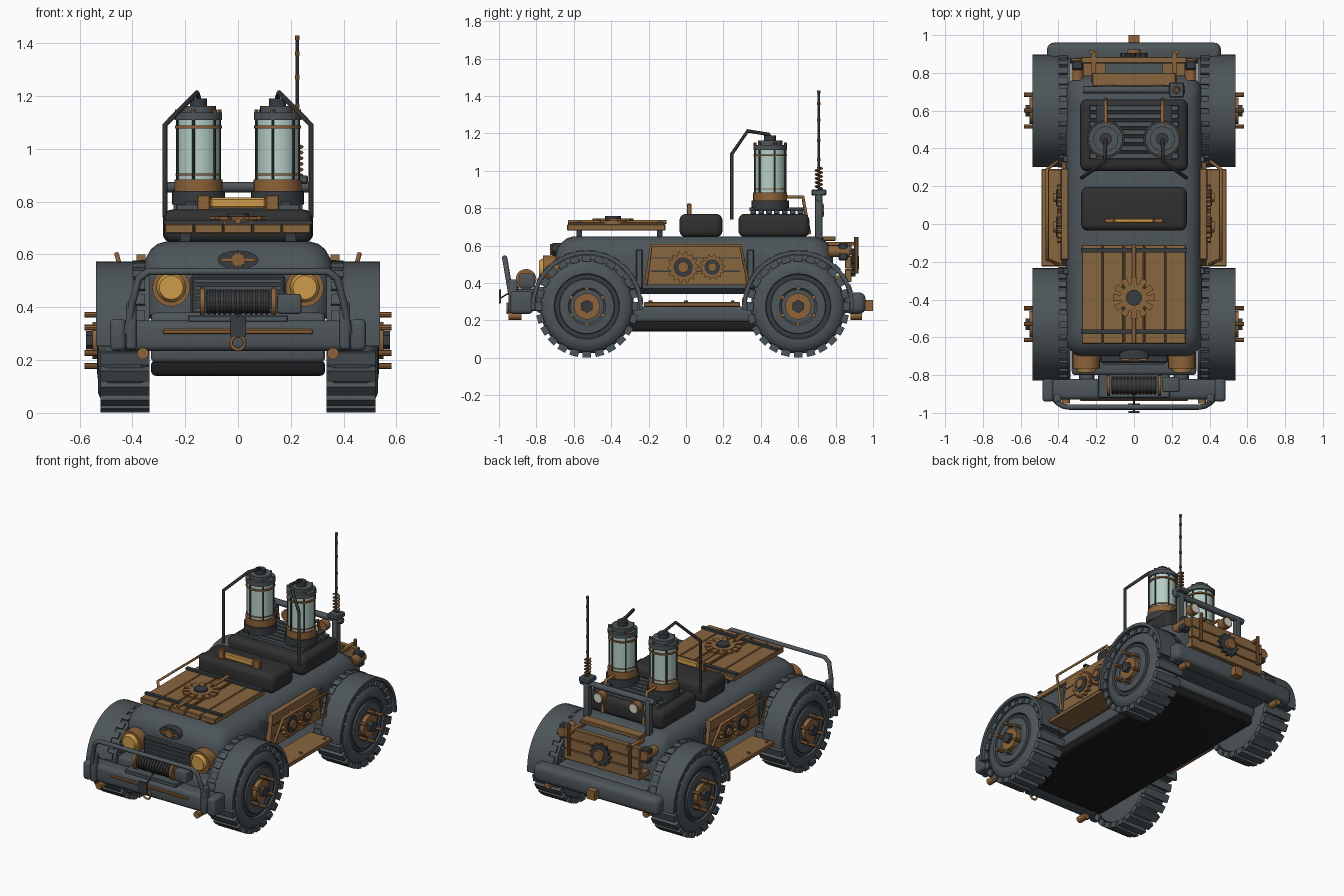
import bpy, bmesh, math
from mathutils import Vector, Matrix

if "Cube" in bpy.data.objects:
    bpy.data.objects.remove(bpy.data.objects["Cube"])

def mat(name, r, g, b):
    m = bpy.data.materials.new(name)
    m.diffuse_color = (r, g, b, 1)
    m.use_nodes = True
    m.node_tree.nodes["Principled BSDF"].inputs["Base Color"].default_value = m.diffuse_color
    return m

GREY = mat("slate_paint", .075, .092, .102)
STEEL = mat("dark_steel", .04, .046, .05)
SEAT = mat("seat_black", .03, .03, .03)
BLACK = mat("underside_black", .012, .012, .012)
WOOD = mat("wood", .25, .135, .05)
BRONZE = mat("bronze", .27, .125, .04)
LAMP = mat("amber_lamp", .62, .33, .07)
GLASS = mat("pale_glass", .46, .62, .56)
DIAL = mat("dial_white", .7, .7, .62)

def finish(name, bm, m, smooth=True):
    bmesh.ops.recalc_face_normals(bm, faces=bm.faces[:])
    me = bpy.data.meshes.new(name)
    bm.to_mesh(me)
    bm.free()
    o = bpy.data.objects.new(name, me)
    bpy.context.collection.objects.link(o)
    me.materials.append(m)
    if smooth:
        bpy.ops.object.select_all(action='DESELECT')
        o.select_set(True)
        bpy.context.view_layer.objects.active = o
        bpy.ops.object.shade_smooth_by_angle(angle=math.radians(35))
    return o

def box(name, m, x0, x1, y0, y1, z0, z1, bev=0, seg=3):
    bm = bmesh.new()
    bmesh.ops.create_cube(bm, size=1)
    bmesh.ops.scale(bm, vec=(abs(x1 - x0), y1 - y0, z1 - z0), verts=bm.verts[:])
    if bev:
        bmesh.ops.bevel(bm, geom=bm.edges[:], offset=bev, segments=seg, affect='EDGES', profile=.5)
    bm.transform(Matrix.Translation(((x0 + x1) / 2, (y0 + y1) / 2, (z0 + z1) / 2)))
    return finish(name, bm, m, bev > 0)

def rod(name, m, a, b, r, n=16, r2=None):
    a, b = Vector(a), Vector(b)
    bm = bmesh.new()
    bmesh.ops.create_cone(bm, cap_ends=True, segments=n, radius1=r, radius2=r if r2 is None else r2, depth=(b - a).length)
    bm.transform(Matrix.Translation((a + b) / 2) @ (b - a).to_track_quat('Z', 'Y').to_matrix().to_4x4())
    return finish(name, bm, m)

def tube(name, m, pts, r, cyclic=False):
    cu = bpy.data.curves.new(name, 'CURVE')
    cu.dimensions = '3D'
    cu.bevel_depth, cu.bevel_resolution, cu.use_fill_caps = r, 2, True
    sp = cu.splines.new('POLY')
    sp.points.add(len(pts) - 1)
    for p, q in zip(sp.points, pts):
        p.co = (*q, 1)
    sp.use_cyclic_u = cyclic
    cu.materials.append(m)
    o = bpy.data.objects.new(name, cu)
    bpy.context.collection.objects.link(o)
    return o

def prism(name, m, pts, offset):
    bm = bmesh.new()
    f = bm.faces.new([bm.verts.new(p) for p in pts])
    ext = bmesh.ops.extrude_face_region(bm, geom=[f])['geom']
    bmesh.ops.translate(bm, vec=offset, verts=[v for v in ext if isinstance(v, bmesh.types.BMVert)])
    return finish(name, bm, m, False)

def gear(name, m, c, r, teeth, u, v, offset):
    pts = []
    for i in range(teeth * 4):
        a, k = 2 * math.pi * i / (teeth * 4), r if i % 4 < 2 else r * .82
        pts.append(Vector(c) + Vector(u) * k * math.cos(a) + Vector(v) * k * math.sin(a))
    return prism(name, m, pts, offset)

def loft(name, m, rings):
    bm = bmesh.new()
    rows = [[bm.verts.new(p) for p in ring] for ring in rings]
    n = len(rows[0])
    for a, b in zip(rows, rows[1:]):
        for i in range(n):
            bm.faces.new((a[i], a[(i + 1) % n], b[(i + 1) % n], b[i]))
    bm.faces.new(rows[0])
    bm.faces.new(rows[-1])
    return finish(name, bm, m)

def plan(z, hx, y0, y1, r):
    out = []
    for k, (cx, cy) in enumerate([(hx - r, y1 - r), (r - hx, y1 - r), (r - hx, y0 + r), (hx - r, y0 + r)]):
        for j in range(6):
            a = math.pi / 2 * (k + j / 5)
            out.append((cx + r * math.cos(a), cy + r * math.sin(a), z))
    return out

# body shell, chassis slab and supports
loft("body", GREY, [plan(*p) for p in [
    (.34, .31, -.67, .75, .07), (.37, .35, -.70, .785, .09), (.54, .36, -.70, .785, .09),
    (.585, .35, -.69, .775, .09), (.62, .33, -.66, .75, .09), (.64, .305, -.635, .72, .09), (.65, .27, -.60, .69, .08)]])
box("chassis", BLACK, -.33, .33, -.72, .74, .14, .20, .02)
box("chassis_frame", GREY, -.33, .33, -.74, .76, .19, .275, .02)
box("nose_support", GREY, -.33, .33, -.80, -.66, .24, .38, .02)
box("tail_support", GREY, -.33, .33, .70, .88, .24, .36, .02)

# wheels and fenders
PROFILE = [(.335, .10), (.335, .19), (.345, .235), (.365, .252), (.49, .252), (.515, .235), (.53, .20),
           (.53, .175), (.515, .17), (.515, .15), (.532, .145), (.535, .10), (.525, .09), (.525, .01)]
def arch(name, s, cy, x0, x1, r0, r1, a0=-4, a1=184, n=28):
    rings = []
    for i in range(n + 1):
        a = math.radians(a0 + (a1 - a0) * i / n)
        rings.append([(s * x, cy + r * math.cos(a), .275 + r * math.sin(a)) for x, r in ((x0, r0), (x1, r0), (x1, r1), (x0, r1))])
    return loft(name, GREY, rings)

for s in (-1, 1):
    for cy, end in ((-.53, "front"), (.60, "rear")):
        ring = lambda x, r, n=48: [(s * x, cy + r * math.cos(2 * math.pi * i / n), .275 + r * math.sin(2 * math.pi * i / n)) for i in range(n)]
        loft(end + "_tyre", GREY, [ring(*p) for p in PROFILE])
        bm = bmesh.new()
        for i in range(24):
            geo = bmesh.ops.create_cube(bm, size=1)['verts']
            M = (Matrix.Translation((s * .428, cy, .275)) @ Matrix.Rotation(2 * math.pi * i / 24, 4, 'X')
                 @ Matrix.Translation((0, 0, .257)) @ Matrix.Diagonal((.185, .046, .034, 1)))
            bmesh.ops.transform(bm, matrix=M, verts=geo)
        finish(end + "_tread", bm, GREY, False)
        rod(end + "_rim", STEEL, (s * .50, cy, .275), (s * .522, cy, .275), .168, 32)
        rod(end + "_hub", BRONZE, (s * .50, cy, .275), (s * .552, cy, .275), .07, 24)
        rod(end + "_hub_nut", STEEL, (s * .54, cy, .275), (s * .575, cy, .275), .035, 6)
        for i in range(6):
            a = math.pi * (i / 3 + .5)
            y, z = cy + .097 * math.cos(a), .275 + .097 * math.sin(a)
            rod("wheel_bolt", BRONZE, (s * .52, y, z), (s * .582, y, z), .011, 8)
        # curved fender with a ribbed inner band
        arch(end + "_fender", s, cy, .395, .538, .278, .298)
        arch(end + "_fender_band", s, cy, .335, .398, .275, .29)
        for i in range(14):
            arch("fender_rib", s, cy, .352, .40, .285, .302, 2 + i * 13, 10 + i * 13, 2)

    # side panels, running boards, gears and rails
    prism("side_panel", WOOD, [(s * .35, y, z) for y, z in ((-.22, .39), (-.185, .60), (.29, .60), (.325, .39))], (s * .035, 0, 0))
    for z in (.46, .53):
        box("panel_seam", STEEL, s * .384, s * .388, -.19, .29, z, z + .006)
    for y, r in ((-.015, .085), (.14, .068)):
        gear("side_gear", BRONZE, (s * .385, y, .485), r, 14, (0, 1, 0), (0, 0, 1), (s * .022, 0, 0))
        rod("gear_plate", STEEL, (s * .40, y, .485), (s * .413, y, .485), r * .62, 20)
        rod("gear_hub", BRONZE, (s * .40, y, .485), (s * .425, y, .485), r * .35, 12)
    tube("side_rail", BRONZE, [(s * .40, -.215, .39), (s * .46, -.185, .602), (s * .46, .29, .602), (s * .40, .335, .39)], .009)
    box("running_board", WOOD, s * .325, s * .49, -.225, .29, .272, .298, .004, 1)
    for y in (-.19, 0, .25):
        rod("board_bolt", BRONZE, (s * .46, y, .295), (s * .46, y, .307), .01, 8)
    for y in (-.25, .345):
        box("side_strut", GREY, s * .34, s * .375, y - .018, y + .018, .37, .58, .005, 1)

# front bumper, brush guard and headlights
box("front_bumper", GREY, -.45, .45, -.93, -.82, .235, .35, .025)
for s in (-1, 1):
    box("bumper_end", GREY, s * .425, s * .485, -.94, -.82, .235, .355, .018)
    rod("bumper_arm", GREY, (s * .25, -.84, .29), (s * .25, -.70, .29), .04)
    box("guard_foot", GREY, s * .385, s * .425, -.95, -.90, .24, .42, .012)
    rod("front_tow_ball", BRONZE, (s * .36, -.95, .225), (s * .36, -.88, .225), .022)
    rod("headlight_rim", BRONZE, (s * .253, -.765, .475), (s * .253, -.68, .475), .072, 24)
    rod("headlight_lens", LAMP, (s * .253, -.785, .475), (s * .253, -.76, .475), .045, 24, .058)
tube("brush_guard", GREY, [(-.42, -.93, .30), (-.40, -.95, .42), (-.375, -.965, .51), (-.34, -.97, .535), (.34, -.97, .535),
                           (.375, -.965, .51), (.40, -.95, .42), (.42, -.93, .30)], .014)
box("bumper_strip", BRONZE, -.285, .285, -.938, -.925, .299, .317, .004, 1)
tube("tow_ring", BRONZE, [(.026 * math.cos(i * math.pi / 8), -.955, .265 + .026 * math.sin(i * math.pi / 8)) for i in range(16)], .006, True)
box("tow_hook", STEEL, -.03, .03, -1.0, -.99, .29, .365)
rod("tow_cable", STEEL, (0, -.86, .40), (0, -.99, .32), .004, 8)

# winch and grille
box("winch_tray", GREY, -.19, .19, -.92, -.74, .345, .37, .004, 1)
rod("winch_drum", STEEL, (-.12, -.855, .42), (.12, -.855, .42), .042, 20)
for i in range(12):
    x = -.11 + i * .02
    rod("winch_coil", SEAT, (x - .006, -.855, .42), (x + .006, -.855, .42), .048, 16)
for x in (-.135, .135):
    rod("winch_flange", BRONZE, (x - .008, -.855, .42), (x + .008, -.855, .42), .055, 20)
box("winch_motor", GREY, .15, .24, -.89, -.81, .375, .45, .01)
box("grille", STEEL, -.18, .18, -.735, -.68, .37, .52, .008, 1)
for i in range(5):
    box("grille_bar", GREY, -.165, .165, -.745, -.73, .385 + i * .027, .397 + i * .027)
# nose badge
prism("nose_badge", STEEL, [(.078 * math.cos(i * math.pi / 12), -.715, .58 + .035 * math.sin(i * math.pi / 12)) for i in range(24)], (0, .05, 0))
gear("badge_gear", BRONZE, (0, -.715, .58), .03, 10, (1, 0, 0), (0, 0, 1), (0, -.012, 0))
box("badge_bar", BRONZE, -.065, .065, -.722, -.712, .573, .587)

# plank deck on the hood
for i in range(5):
    x = -.276 + i * .1108
    box("deck_plank", WOOD, x, x + .108, -.635, -.11, .68, .715, .004, 1)
for y in (-.57, -.14):
    box("deck_strap", STEEL, -.28, .28, y - .012, y + .012, .714, .728)
    for x in (-.2, .2):
        box("deck_post", STEEL, x - .02, x + .02, y - .015, y + .015, .63, .682)
rod("deck_spine", BRONZE, (0, -.63, .727), (0, -.105, .727), .011)
for x in (-.05, .05):
    rod("deck_spine_bar", BRONZE, (x, -.62, .72), (x, -.12, .72), .006, 8)
for i in range(12):
    d = Vector((math.cos(i * math.pi / 6), math.sin(i * math.pi / 6), 0))
    t, c = Vector((-d.y, d.x, 0)), Vector((0, -.39, .732))
    prism("deck_petal", BRONZE, [c + d * .06 - t * .012, c + d * .11 - t * .018, c + d * .11 + t * .018, c + d * .06 + t * .012], (0, 0, .012))
rod("deck_dial", WOOD, (0, -.39, .715), (0, -.39, .746), .072, 24)
rod("deck_knob", STEEL, (0, -.39, .74), (0, -.39, .757), .042, 20)

# seats and grab handle
box("front_seat", SEAT, -.28, .28, -.035, .195, .645, .77, .035, 4)
box("rear_seat", SEAT, -.285, .285, .28, .66, .645, .77, .035, 4)
box("grab_handle", LAMP, -.105, .105, .005, .03, .775, .815, .006, 1)
for s in (-1, 1):
    box("handle_end", BRONZE, s * .105, s * .155, .005, .03, .765, .825, .004, 1)

# tank rack and two glass tanks
for i in range(7):
    y = .345 + i * .042
    box("rack_slat", GREY, -.235, .235, y, y + .03, .768, .79, .003, 1)
for s in (-1, 1):
    box("rack_rail", STEEL, s * .16, s * .20, .34, .63, .785, .803)
    X, Y = s * .15, .45
    for nm, m, z0, z1, r in (("tank_foot", STEEL, .79, .84, .10), ("tank_base", BRONZE, .835, .885, .091),
                             ("tank_glass", GLASS, .88, 1.115, .08), ("tank_band", BRONZE, 1.078, 1.088, .089),
                             ("tank_low_band", BRONZE, .90, .906, .086), ("tank_cap", GREY, 1.11, 1.138, .09),
                             ("tank_dome", GREY, 1.138, 1.162, .066), ("tank_neck", STEEL, 1.16, 1.19, .032)):
        rod(nm, m, (X, Y, z0), (X, Y, z1), r, 32)
    for i in range(6):
        a = i * math.pi / 3 + .3
        x, y = X + .084 * math.cos(a), Y + .084 * math.sin(a)
        rod("tank_rod", STEEL, (x, y, .88), (x, y, 1.12), .005, 8)
        rod("tank_rod_cap", BRONZE, (x, y, 1.135), (x, y, 1.15), .008, 8)
    tube("tank_hose", SEAT, [(X, Y, 1.18), (X, Y - .01, 1.195), (s * .155, .33, 1.213), (s * .277, .245, 1.09), (s * .277, .245, .74)], .01)
    tube("tank_feed", BRONZE, [(X, .50, .86), (X, .625, .86), (X, .66, .66)], .01)
    # rear frame posts with gauges
    box("frame_post", GREY, s * .225 - .02, s * .225 + .02, .69, .73, .60, .87, .008, 2)
    rod("gauge", BRONZE, (s * .13, .69, .79), (s * .13, .735, .79), .036, 20)
    rod("gauge_face", DIAL, (s * .13, .73, .79), (s * .13, .739, .79), .028, 20)
    # tail lamps, hinges and bars
    rod("tail_lamp", BRONZE, (s * .30, .76, .57), (s * .30, .875, .57), .032, 16)
    box("tail_lamp_housing", STEEL, s * .27, s * .33, .815, .865, .52, .615, .008, 1)
    box("tail_hinge", BRONZE, s * .20, s * .225, .74, .915, .60, .62)
    rod("tail_bar", BRONZE, (s * .225, .91, .45), (s * .225, .91, .645), .011, 10)
    rod("rear_tow_ball", BRONZE, (s * .36, .88, .225), (s * .36, .94, .225), .022)
tube("frame_crossbar", GREY, [(-.27, .71, .855), (.27, .71, .855)], .02)

# antenna
box("antenna_mount", GREY, .185, .265, .67, .75, .868, .90, .006, 1)
tube("antenna_spring", BRONZE, [(.225 + .018 * math.cos(i * .7), .71 + .018 * math.sin(i * .7), .90 + i * .0024) for i in range(51)], .005)
rod("antenna", GREY, (.225, .71, .89), (.225, .71, 1.42), .007, 10)
for z in (1.06, 1.16, 1.27, 1.36, 1.42):
    rod("antenna_joint", BRONZE, (.225, .71, z - .007), (.225, .71, z + .009), .009, 10)

# tailgate and rear bumper
box("tail_shelf", WOOD, -.22, .22, .73, .80, .625, .65, .004, 1)
for i in range(3):
    z = .405 + i * .072
    box("tailgate_plank", WOOD, -.28, .28, .85, .885, z, z + .069, .004, 1)
for s in (-1, 1):
    box("tailgate_side", WOOD, s * .15, s * .28, .77, .855, .41, .44)
gear("tailgate_gear", STEEL, (0, .885, .51), .075, 12, (1, 0, 0), (0, 0, 1), (0, .02, 0))
rod("tailgate_hub", BRONZE, (0, .90, .51), (0, .925, .51), .035, 16)
box("rear_bumper", GREY, -.46, .46, .85, .96, .235, .35, .035, 4)
box("rear_hook", BRONZE, -.03, .03, .955, 1.0, .25, .31)
